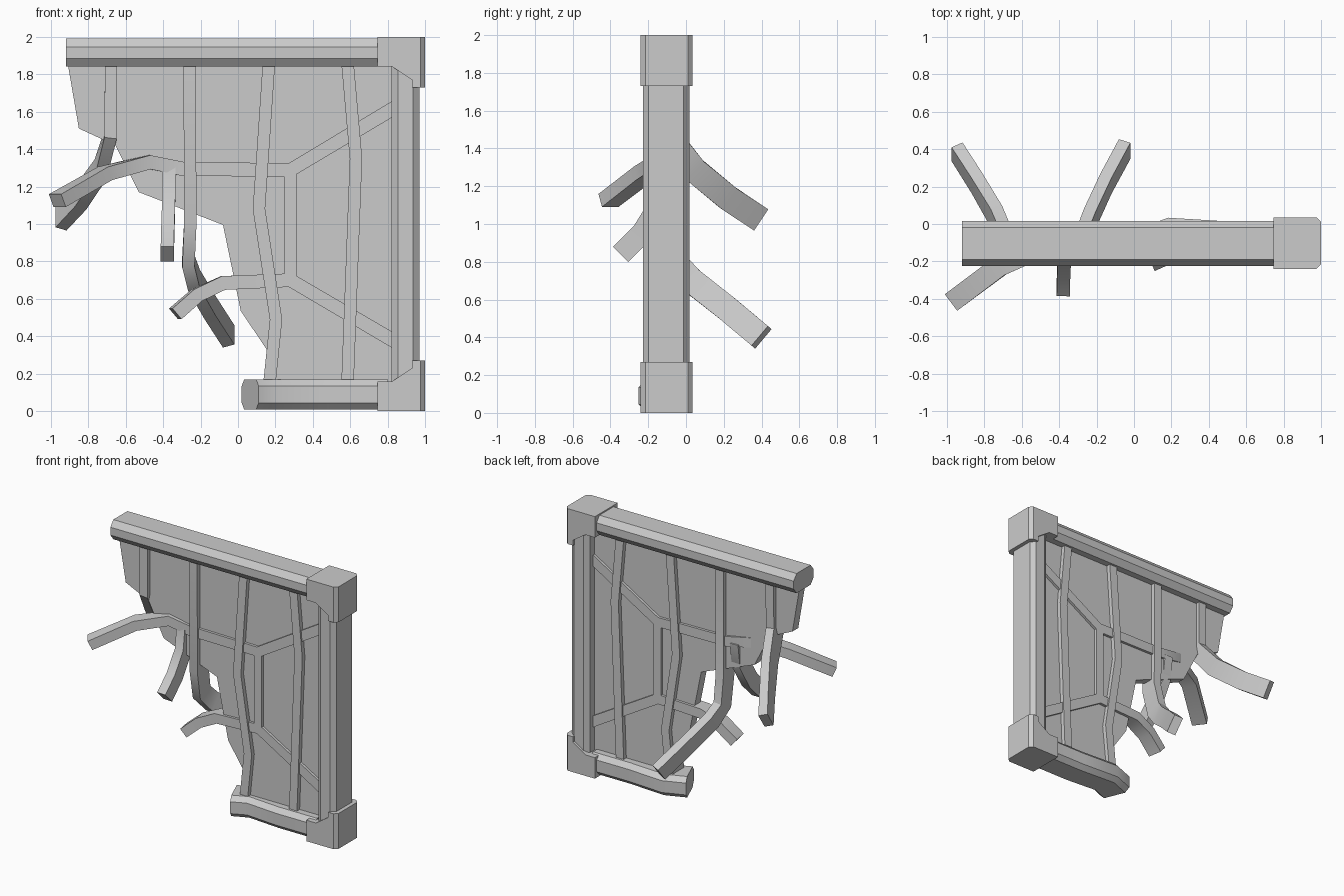
import bpy, bmesh, math
from mathutils import Vector

cube = bpy.data.objects.get("Cube")
if cube:
    bpy.data.objects.remove(cube, do_unlink=True)

grey = bpy.data.materials.new("plain_grey")
grey.use_nodes = True
COLOUR = (0.6, 0.6, 0.6, 1)
grey.diffuse_color = COLOUR
grey.node_tree.nodes["Principled BSDF"].inputs["Base Color"].default_value = COLOUR

MID = -0.105  # depth of the window plane
X, Z = Vector((1, 0, 0)), Vector((0, 0, 1))


def finish(name, bm, angle=30):
    bmesh.ops.recalc_face_normals(bm, faces=bm.faces)
    mesh = bpy.data.meshes.new(name)
    bm.to_mesh(mesh)
    bm.free()
    mesh.materials.append(grey)
    obj = bpy.data.objects.new(name, mesh)
    bpy.context.collection.objects.link(obj)
    bpy.ops.object.select_all(action='DESELECT')
    obj.select_set(True)
    bpy.context.view_layer.objects.active = obj
    bpy.ops.object.shade_smooth_by_angle(angle=math.radians(angle))
    return obj


def rect(w, d):
    return [(-w / 2, -d / 2), (w / 2, -d / 2), (w / 2, d / 2), (-w / 2, d / 2)]


def chamfered(w, d, cw, cd):
    w, d = w / 2, d / 2
    return [(-w + cw, -d), (w - cw, -d), (w, -d + cd), (w, d - cd),
            (w - cw, d), (-w + cw, d), (-w, d - cd), (-w, -d + cd)]


def sweep(name, path, section, side):
    """Carry a cross-section along a path; side is its width direction."""
    pts = [Vector(p) for p in path]
    bm = bmesh.new()
    rings = []
    for i, p in enumerate(pts):
        before = (p - pts[i - 1]).normalized() if i else Vector()
        after = (pts[i + 1] - p).normalized() if i + 1 < len(pts) else Vector()
        t = (before + after).normalized()
        s = (side - t * side.dot(t)).normalized()
        n = t.cross(s)
        rings.append([bm.verts.new(p + s * a + n * b) for a, b in section])
    k = len(section)
    for r0, r1 in zip(rings, rings[1:]):
        for j in range(k):
            bm.faces.new((r0[j], r0[(j + 1) % k], r1[(j + 1) % k], r1[j]))
    bm.faces.new(rings[0])
    bm.faces.new(rings[-1])
    return finish(name, bm)


def slab(name, outline, y0, y1):
    """Extrude an x-z outline through the depth."""
    bm = bmesh.new()
    face = bm.faces.new([bm.verts.new((x, y0, z)) for x, z in outline])
    out = bmesh.ops.extrude_face_region(bm, geom=[face])
    moved = [v for v in out["geom"] if isinstance(v, bmesh.types.BMVert)]
    bmesh.ops.translate(bm, verts=moved, vec=(0, y1 - y0, 0))
    return bm


# Frame beams
beam = chamfered(0.15, 0.24, 0.045, 0.035)
sweep("top_beam", [(-0.92, MID, 1.915), (0.8, MID, 1.915)], beam, Z)
sweep("side_post", [(0.895, MID, 0.1), (0.895, MID, 1.9)],
      chamfered(0.15, 0.245, 0.035, 0.03), X)
sweep("bottom_beam", [(0.8, MID, 0.09), (0.48, MID, 0.09), (0.2, -0.085, 0.09),
                      (0.065, -0.14, 0.09)], chamfered(0.16, 0.24, 0.035, 0.035), Z)

# Corner brackets, one the mirror of the other
bracket = [(0.745, 2), (1, 2), (1, 1.73), (0.93, 1.73), (0.93, 1.77),
           (0.825, 1.84), (0.745, 1.84)]
for name, flip in (("top_corner", False), ("bottom_corner", True)):
    bm = slab(name, [(x, 2 - z if flip else z) for x, z in bracket], -0.24, 0.035)
    edges = [e for e in bm.edges if all(v.co.x > 0.99 for v in e.verts)
             and abs(e.verts[0].co.z - e.verts[1].co.z) > 0.1]
    bmesh.ops.bevel(bm, geom=edges, offset=0.025, segments=1, affect='EDGES')
    finish(name, bm)

# Broken pane
pane = [(-0.91, 1.86), (-0.85, 1.51), (-0.655, 1.42), (-0.53, 1.17), (-0.08, 0.995),
        (0.015, 0.535), (0.16, 0.32), (0.2, 0.15), (0.85, 0.15), (0.85, 1.86)]
finish("pane", slab("pane", pane, MID - 0.035, MID + 0.035))

# Upright bars, two of them bent out to the back
upright = rect(0.066, 0.135)
sweep("outer_bent_bar", [(-0.678, MID, 1.86), (-0.68, MID, 1.48), (-0.735, 0.04, 1.29),
                         (-0.84, 0.22, 1.14), (-0.945, 0.385, 1.03)], upright, X)
sweep("inner_bent_bar", [(-0.258, MID, 1.86), (-0.255, MID, 1.0), (-0.265, -0.06, 0.8),
                         (-0.235, 0.03, 0.7), (-0.15, 0.215, 0.555),
                         (-0.05, 0.4, 0.4)], upright, X)
sweep("middle_bar", [(0.165, MID, 1.86), (0.112, MID, 1.08), (0.203, MID, 0.49),
                     (0.168, MID, 0.15)], upright, X)
sweep("post_side_bar", [(0.585, MID, 1.86), (0.63, MID, 1.35), (0.585, MID, 0.15)],
      upright, X)

# Cross bars, bent out to the front
cross = rect(0.075, 0.11)
sweep("upper_cross_bar", [(0.86, MID, 1.635), (0.28, MID, 1.288), (-0.3, MID, 1.295),
                          (-0.48, -0.12, 1.33), (-0.71, -0.22, 1.27),
                          (-0.965, -0.41, 1.125)], cross, Z)
sweep("lower_cross_bar", [(0.86, MID, 0.36), (0.28, MID, 0.7), (-0.08, MID, 0.685),
                          (-0.22, -0.12, 0.62), (-0.335, -0.14, 0.52)], cross, Z)
sweep("short_link_bar", [(0.28, MID, 1.28), (0.28, MID, 0.7)], rect(0.065, 0.11), X)
sweep("hanging_bar", [(-0.37, MID, 1.3), (-0.37, -0.13, 1.12), (-0.375, -0.23, 0.955),
                      (-0.378, -0.345, 0.84)], rect(0.07, 0.115), X)
